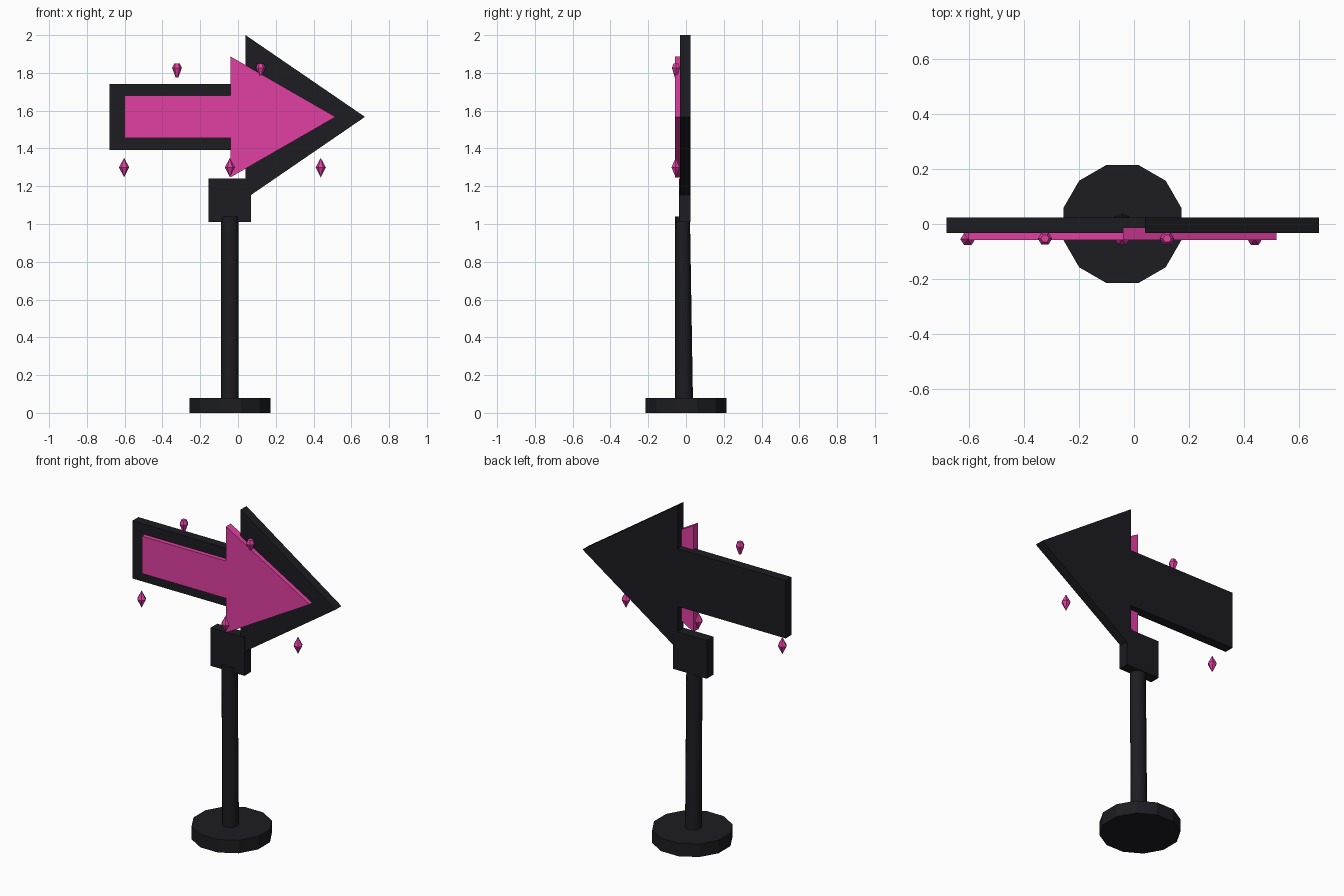
import bpy, bmesh, math

if "Cube" in bpy.data.objects:
    bpy.data.objects.remove(bpy.data.objects["Cube"])


def material(name, color):
    m = bpy.data.materials.new(name)
    m.diffuse_color = (*color, 1)
    m.use_nodes = True
    m.node_tree.nodes["Principled BSDF"].inputs["Base Color"].default_value = m.diffuse_color
    return m


BLACK = material("black_paint", (0.012, 0.012, 0.016))
PINK = material("pink_paint", (0.75, 0.05, 0.36))


def finish(name, bm, mat):
    bmesh.ops.recalc_face_normals(bm, faces=bm.faces)
    mesh = bpy.data.meshes.new(name)
    bm.to_mesh(mesh)
    bm.free()
    mesh.materials.append(mat)
    obj = bpy.data.objects.new(name, mesh)
    bpy.context.collection.objects.link(obj)
    return obj


def plate(name, outline, y0, y1, mat):
    """Extrude an x-z outline from y0 to y1."""
    bm = bmesh.new()
    face = bm.faces.new([bm.verts.new((x, y0, z)) for x, z in outline])
    out = bmesh.ops.extrude_face_region(bm, geom=[face])
    for v in out["geom"]:
        if isinstance(v, bmesh.types.BMVert):
            v.co.y = y1
    return finish(name, bm, mat)


def arrow(name, tail, neck, tip, half_shaft, half_head, y0, y1, mat, zc=1.567):
    upper = [(tail, half_shaft), (neck, half_shaft), (neck, half_head), (tip, 0)]
    pts = [(x, zc + h) for x, h in upper]
    pts += [(x, zc - h) for x, h in reversed(upper[:-1])]
    return plate(name, pts, y0, y1, mat)


def lathe(name, center, rings, sides, mat, turn=0.0):
    """Stack rings of (z, radius, y radius, y shift); radius 0 is a point."""
    bm = bmesh.new()
    cx, cy = center
    loops = []
    for z, rx, ry, dy in rings:
        n = sides if rx > 0 else 1
        loops.append([bm.verts.new((cx + rx * math.cos(turn + math.tau * i / sides),
                                    cy + dy + ry * math.sin(turn + math.tau * i / sides), z))
                      for i in range(n)])
    for a, b in zip(loops, loops[1:]):
        for i in range(sides):
            j = (i + 1) % sides
            quad = [a[i % len(a)], a[j % len(a)], b[j % len(b)], b[i % len(b)]]
            bm.faces.new(list(dict.fromkeys(quad)))
    for cap in (loops[0], loops[-1]):
        if len(cap) > 2:
            bm.faces.new(cap)
    return finish(name, bm, mat)


# Sign: dark backing arrow and offset pink arrow
arrow("backing_arrow", -0.68, 0.04, 0.672, 0.174, 0.433, -0.032, 0.024, BLACK)
arrow("pink_arrow", -0.60, -0.04, 0.517, 0.112, 0.32, -0.058, -0.012, PINK)

# Stand: mounting block, tapering post, round foot
plate("mounting_block", [(-0.155, 1.01), (0.07, 1.01), (0.07, 1.24), (-0.155, 1.24)],
      -0.038, 0.024, BLACK)
post = lathe("post", (-0.043, 0), [(0.06, 0.046, 0.047, -0.010),
                                   (1.04, 0.046, 0.039, -0.018)], 12, BLACK)
lathe("foot", (-0.042, 0), [(0.0, 0.222, 0.222, 0), (0.078, 0.222, 0.222, 0)],
      12, BLACK, math.radians(15))

bpy.context.view_layer.objects.active = post
post.select_set(True)
bpy.ops.object.shade_smooth_by_angle(angle=math.radians(40))

# Hanging bulbs below the arrow
for i, x in enumerate((-0.603, -0.043, 0.438)):
    lathe(f"lower_bulb_{i + 1}", (x, -0.055),
          [(1.247, 0, 0, 0), (1.30, 0.027, 0.025, 0), (1.35, 0, 0, 0)], 6, PINK)

# Cut-gem bulbs above the arrow
for i, (x, low) in enumerate(((-0.323, 1.775), (0.12, 1.785))):
    lathe(f"upper_bulb_{i + 1}", (x, -0.053),
          [(low, 0.007, 0.007, 0), (1.827, 0.026, 0.025, 0), (1.85, 0.015, 0.015, 0)],
          6, PINK)
